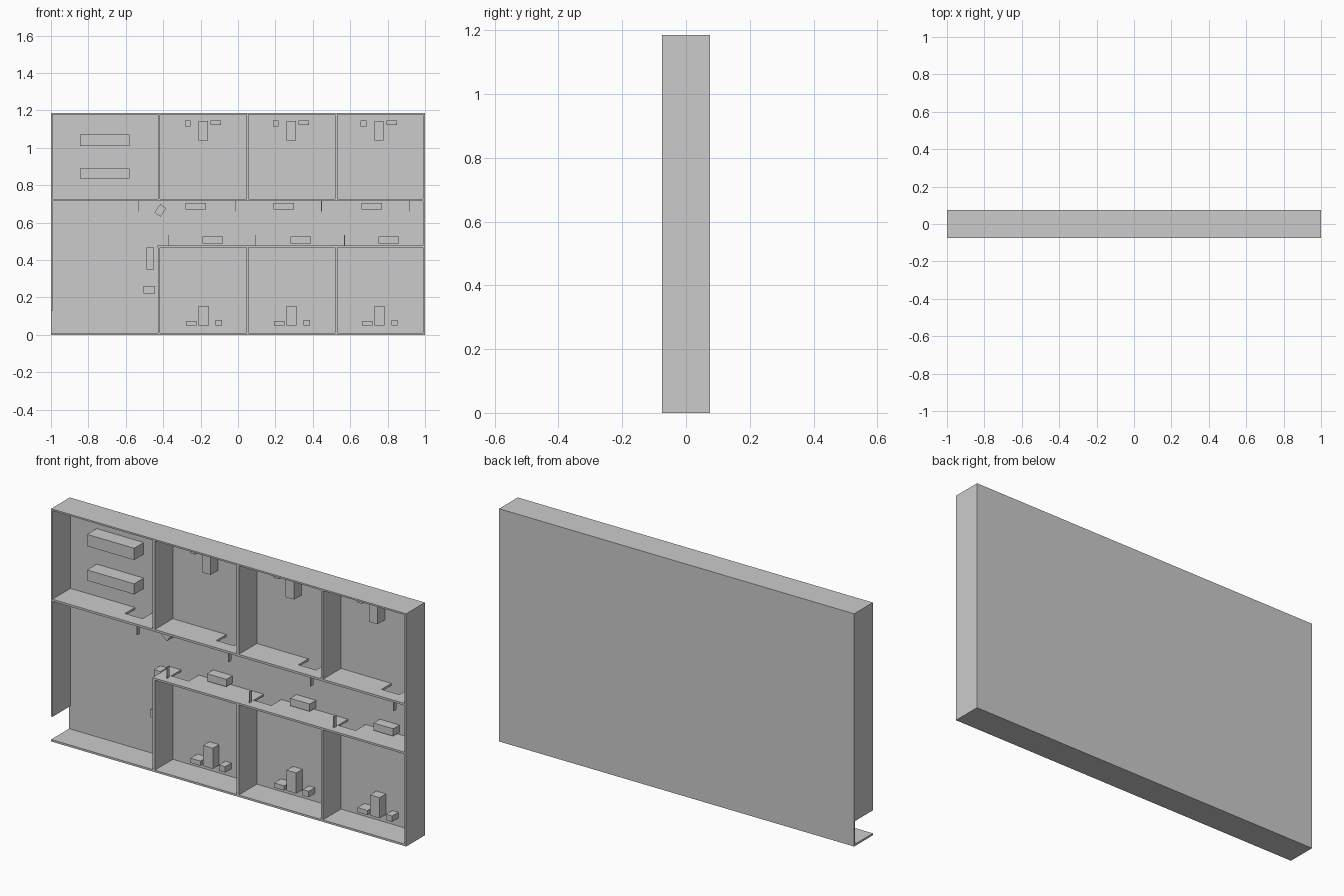
import bpy, bmesh, math
from mathutils import Matrix

if "Cube" in bpy.data.objects:
    bpy.data.objects.remove(bpy.data.objects["Cube"])

FRONT, BACK = -0.075, 0.075   # open side and closed side of the case
FLOOR = 0.07                  # inner face of the back plate
PITCH = 0.47                  # spacing of the repeated rooms
TOP = 1.185


def finish(name, bm):
    bmesh.ops.recalc_face_normals(bm, faces=bm.faces)
    mesh = bpy.data.meshes.new(name)
    bm.to_mesh(mesh)
    bm.free()
    ob = bpy.data.objects.new(name, mesh)
    bpy.context.collection.objects.link(ob)
    return ob


def box(name, x, z, y=(FRONT, FLOOR), turn=0.0):
    """Box from (min, max) ranges, optionally turned about the y axis."""
    bm = bmesh.new()
    size = [b - a for a, b in (x, y, z)]
    mid = [(a + b) / 2 for a, b in (x, y, z)]
    m = (Matrix.Translation(mid) @ Matrix.Rotation(turn, 4, 'Y')
         @ Matrix.Diagonal((*size, 1)))
    bmesh.ops.create_cube(bm, size=1, matrix=m)
    return finish(name, bm)


def door_wall(name, x0, x1, z0, z1, doors):
    """Wall profile in x-y with door notches on the back side, extruded up."""
    pts = [(x0, FLOOR), (x0, FRONT), (x1, FRONT), (x1, FLOOR)]
    for a, b in sorted(doors, reverse=True):
        pts += [(b, FLOOR), (b, -0.01), (a, -0.01), (a, FLOOR)]
    bm = bmesh.new()
    face = bm.faces.new([bm.verts.new((x, y, z0)) for x, y in pts])
    ext = bmesh.ops.extrude_face_region(bm, geom=[face])
    verts = [v for v in ext['geom'] if isinstance(v, bmesh.types.BMVert)]
    bmesh.ops.translate(bm, vec=(0, 0, z1 - z0), verts=verts)
    return finish(name, bm)


# Outer case
box("back_plate", (-1, 1), (0, TOP), (FLOOR, BACK))
box("bottom_wall", (-1, 1), (0, 0.01))
box("top_wall", (-1, 1), (TOP - 0.008, TOP))
box("right_wall", (0.99, 1), (0.01, TOP - 0.008))
box("left_wall", (-1, -0.993), (0.127, TOP - 0.008))

# Corridor walls with door openings
upper_hinges = [-0.53, -0.015, 0.447, 0.915]
lower_hinges = [-0.37, 0.095, 0.57]
door_wall("upper_corridor_wall", -0.993, 0.99, 0.715, 0.726,
          [(h - 0.1, h) for h in upper_hinges])
door_wall("lower_corridor_wall", -0.43, 0.99, 0.468, 0.478,
          [(h, h + 0.1) for h in lower_hinges])

# Thin open door leaves
for h in upper_hinges:
    box("upper_door_leaf", (h - 0.002, h + 0.002), (0.66, 0.715), (-0.055, -0.035))
for h in lower_hinges:
    box("lower_door_leaf", (h - 0.002, h + 0.002), (0.478, 0.535), (-0.045, -0.025))

# Room partitions
for x in (-0.422, 0.051, 0.525):
    box("upper_partition", (x - 0.006, x + 0.006), (0.726, TOP - 0.008))
    box("lower_partition", (x - 0.006, x + 0.006), (0.01, 0.468))

# Furniture repeated in each of the three room columns: x range, z range, front y
room_set = [
    ("upper_desk", (-0.21, -0.161), (1.04, 1.143), 0.01),
    ("upper_stool", (-0.284, -0.254), (1.115, 1.145), 0.02),
    ("upper_bench", (-0.146, -0.091), (1.123, 1.145), 0.02),
    ("lower_desk", (-0.21, -0.156), (0.05, 0.155), 0.02),
    ("lower_bench", (-0.277, -0.221), (0.05, 0.074), 0.015),
    ("lower_stool", (-0.12, -0.086), (0.05, 0.08), 0.02),
    ("upper_corridor_bench", (-0.28, -0.17), (0.669, 0.706), 0.02),
    ("lower_corridor_bench", (-0.19, -0.08), (0.488, 0.526), 0.02),
]
for i in range(3):
    dx = i * PITCH
    for name, (a, b), z, y in room_set:
        box(name, (a + dx, b + dx), z, (y, FLOOR))

# Large room tables, lobby pieces and the turned corner box
for z in ((1.01, 1.07), (0.835, 0.889)):
    box("long_table", (-0.845, -0.58), z, (-0.007, FLOOR))
box("lobby_counter", (-0.488, -0.45), (0.35, 0.467), (0.02, FLOOR))
box("lobby_seat", (-0.505, -0.445), (0.22, 0.262), (0.017, FLOOR))
box("turned_seat", (-0.435, -0.395), (0.638, 0.692), (0.02, FLOOR), math.radians(35))
